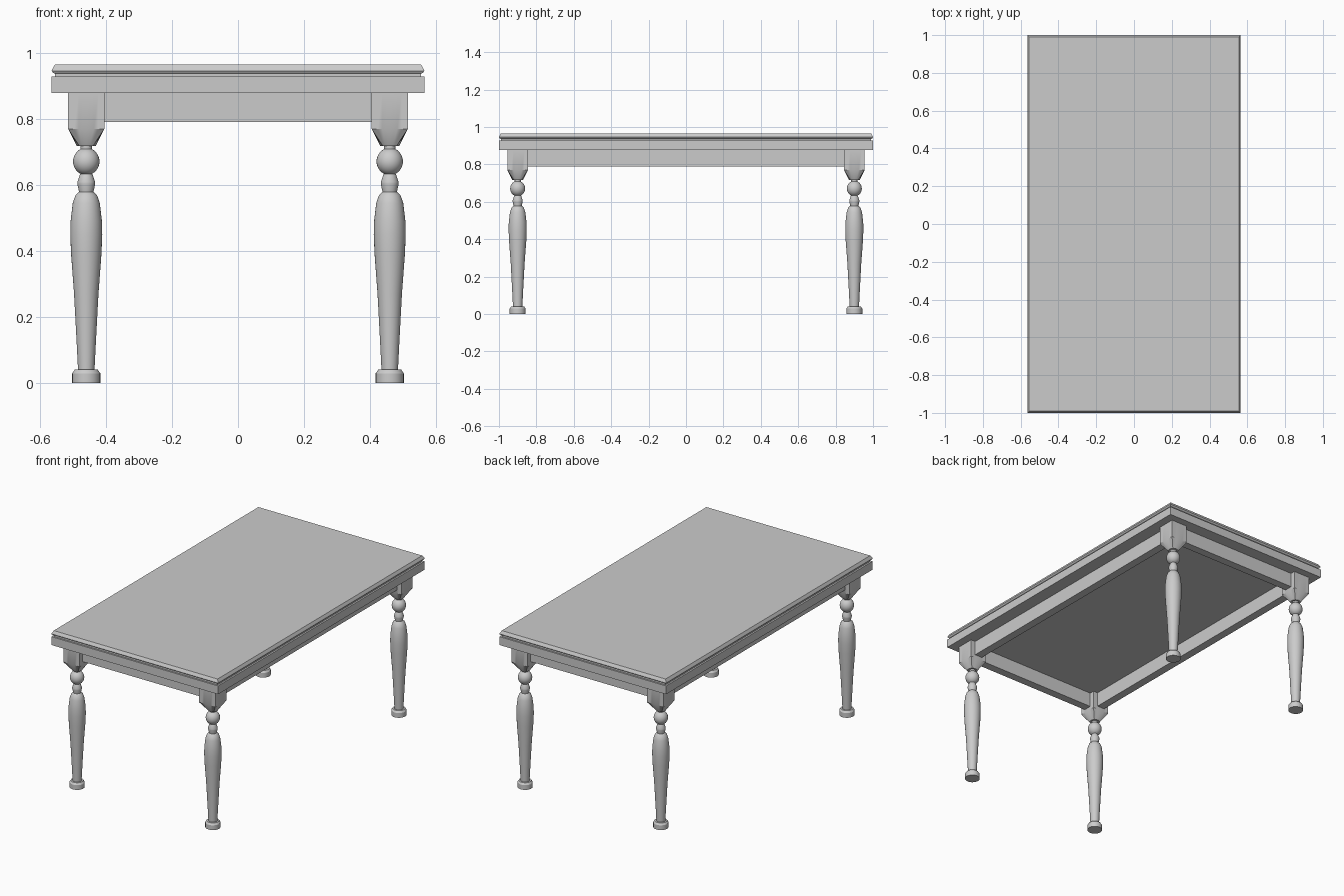
import bpy, bmesh
from math import sin, cos, pi, radians

if "Cube" in bpy.data.objects:
    bpy.data.objects.remove(bpy.data.objects["Cube"])

LEG_X, LEG_Y, BLOCK = 0.46, 0.90, 0.055
TOP_X, TOP_Y = 0.565, 1.0
SEGS = 32


def mesh_from_rings(name, rings):
    """Loft a closed solid through a stack of equal-length rings."""
    bm = bmesh.new()
    loops = [[bm.verts.new(p) for p in ring] for ring in rings]
    n = len(loops[0])
    for a, b in zip(loops, loops[1:]):
        for i in range(n):
            j = (i + 1) % n
            bm.faces.new((a[i], a[j], b[j], b[i]))
    bm.faces.new(loops[0][::-1])
    bm.faces.new(loops[-1])
    bmesh.ops.recalc_face_normals(bm, faces=bm.faces)
    mesh = bpy.data.meshes.new(name)
    bm.to_mesh(mesh)
    bm.free()
    return mesh


def add(name, mesh, loc=(0, 0, 0)):
    ob = bpy.data.objects.new(name, mesh)
    ob.location = loc
    bpy.context.collection.objects.link(ob)
    return ob


def rect(hx, hy, z):
    return [(-hx, -hy, z), (hx, -hy, z), (hx, hy, z), (-hx, hy, z)]


def circle(r, z):
    return [(r * cos(2 * pi * i / SEGS), r * sin(2 * pi * i / SEGS), z) for i in range(SEGS)]


def square(h, z):
    """Square outline with as many points as a circle, for square-to-round lofts."""
    pts = []
    for x, y, _ in circle(1, z):
        m = h / max(abs(x), abs(y))
        pts.append((x * m, y * m, z))
    return pts


def smooth(mesh, angle=30):
    mesh.polygons.foreach_set("use_smooth", [True] * len(mesh.polygons))
    mesh.set_sharp_from_angle(angle=radians(angle))


# Tabletop: lower frame and moulded upper board: (inset, z)
frame = [(0, 0.878), (0, 0.929)]
board = [(0.010, 0.928), (0.010, 0.937), (0.004, 0.940), (0.0, 0.946), (0.002, 0.951), (0.010, 0.965)]
for name, prof in (("table_frame", frame), ("table_board", board)):
    add(name, mesh_from_rings(name, [rect(TOP_X - d, TOP_Y - d, z) for d, z in prof]))

# Turned leg profile: (radius, z)
profile = [(0.0425, 0), (0.0425, 0.029), (0.035, 0.040), (0.025, 0.040),
           (0.029, 0.12), (0.037, 0.27), (0.046, 0.39), (0.0485, 0.45), (0.0475, 0.49),
           (0.041, 0.545), (0.033, 0.568), (0.023, 0.578), (0.022, 0.579),
           (0.027, 0.603), (0.027, 0.609), (0.020, 0.629)]
# Ball
BALL_R, BALL_Z = 0.040, 0.671
for i in range(13):
    a = radians(-64 + 128 * i / 12)
    profile.append((BALL_R * cos(a), BALL_Z + 1.04 * BALL_R * sin(a)))
profile += [(0.018, 0.718), (0.018, 0.725)]
leg = mesh_from_rings("leg", [circle(r, z) for r, z in profile])
smooth(leg)

# Square block tapering to a round collar
block = mesh_from_rings("leg_block", [circle(0.029, 0.718), square(BLOCK, 0.77), square(BLOCK, 0.88)])
smooth(block)

for sy, end in ((-1, "front"), (1, "back")):
    for sx, side in ((-1, "left"), (1, "right")):
        loc = (sx * LEG_X, sy * LEG_Y, 0)
        add(f"{end}_{side}_leg", leg, loc)
        add(f"{end}_{side}_leg_block", block, loc)

# Apron rails between the blocks
T, Z0, Z1 = 0.025, 0.79, 0.88
short_rail = mesh_from_rings("short_apron", [rect(LEG_X - BLOCK, T, z) for z in (Z0, Z1)])
long_rail = mesh_from_rings("long_apron", [rect(T, LEG_Y - BLOCK, z) for z in (Z0, Z1)])
for s, end, side in ((-1, "front", "left"), (1, "back", "right")):
    add(f"{end}_apron", short_rail, (0, s * LEG_Y, 0))
    add(f"{side}_apron", long_rail, (s * LEG_X, 0, 0))
